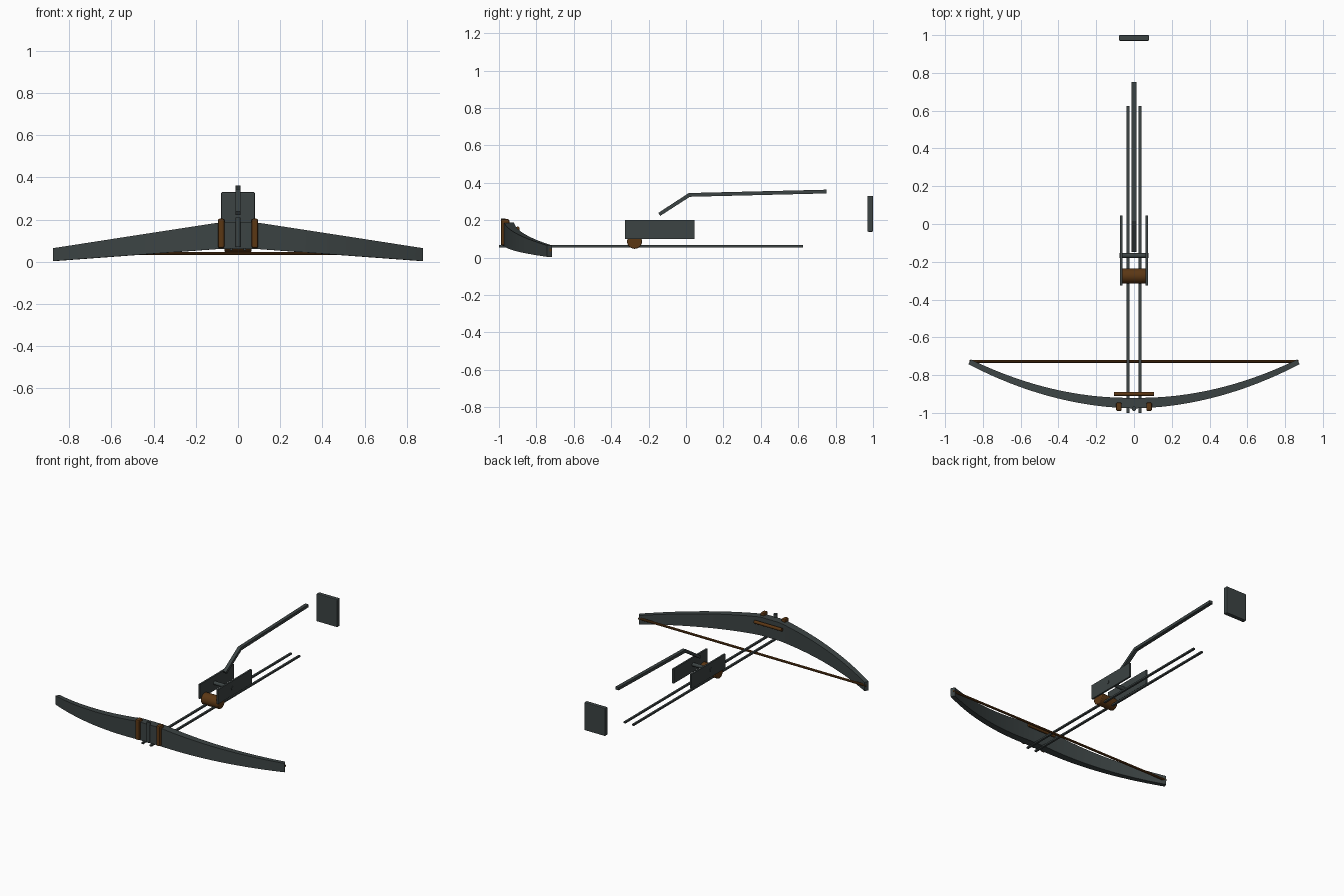
import bpy, bmesh, math
from mathutils import Vector

if "Cube" in bpy.data.objects:
    bpy.data.objects.remove(bpy.data.objects["Cube"])


def mat(name, rgb):
    m = bpy.data.materials.new(name)
    m.diffuse_color = (*rgb, 1)
    m.use_nodes = True
    m.node_tree.nodes["Principled BSDF"].inputs["Base Color"].default_value = m.diffuse_color
    return m


STEEL = mat("dark_steel", (0.045, 0.057, 0.057))
BROWN = mat("brown_leather", (0.105, 0.038, 0.007))


def make(name, bm, m, bevel=0.0, smooth=False):
    bmesh.ops.recalc_face_normals(bm, faces=bm.faces)
    me = bpy.data.meshes.new(name)
    bm.to_mesh(me)
    bm.free()
    me.materials.append(m)
    ob = bpy.data.objects.new(name, me)
    bpy.context.collection.objects.link(ob)
    if bevel:
        b = ob.modifiers.new("bevel", 'BEVEL')
        b.width, b.segments = bevel, 2
    if smooth:
        bpy.ops.object.select_all(action='DESELECT')
        ob.select_set(True)
        bpy.context.view_layer.objects.active = ob
        bpy.ops.object.shade_smooth_by_angle(angle=math.radians(35))
    return ob


def box(name, lo, hi, m, bevel=0.0):
    bm = bmesh.new()
    bmesh.ops.create_cube(bm, size=1)
    for v in bm.verts:
        v.co = Vector([(lo[i] + hi[i]) / 2 + v.co[i] * (hi[i] - lo[i]) for i in range(3)])
    return make(name, bm, m, bevel)


def rod(name, a, b, r, m, n=16, bevel=0.0):
    a, b = Vector(a), Vector(b)
    bm = bmesh.new()
    bmesh.ops.create_cone(bm, cap_ends=True, segments=n, radius1=r, radius2=r, depth=(b - a).length)
    q = Vector((0, 0, 1)).rotation_difference(b - a)
    for v in bm.verts:
        v.co = q @ v.co + (a + b) / 2
    return make(name, bm, m, bevel, True)


def loft(name, rings, m, smooth=False):
    bm = bmesh.new()
    vs = [[bm.verts.new(p) for p in r] for r in rings]
    n = len(vs[0])
    for r, s in zip(vs, vs[1:]):
        for i in range(n):
            bm.faces.new((r[i], r[(i + 1) % n], s[(i + 1) % n], s[i]))
    bm.faces.new(vs[0])
    bm.faces.new(vs[-1])
    return make(name, bm, m, 0, smooth)


# Bow: curved, tapering rectangular section, drooping towards the tips
rings = []
for i in range(-24, 25):
    x = 0.87 * i / 24
    t = abs(i) / 24
    yc = -0.948 + 0.218 * t * t
    slope = 2 * 0.218 * x / 0.87 ** 2
    nrm = Vector((-slope, 1, 0)).normalized()
    half = 0.028 - 0.014 * t
    k = max(0, (t - 0.09) / 0.91)
    top, bot = 0.188 - 0.123 * k, 0.062 - 0.058 * k
    c = Vector((x, yc, 0))
    f, b = c - nrm * half, c + nrm * half
    rings.append([(f.x, f.y, bot), (b.x, b.y, bot), (b.x, b.y, top), (f.x, f.y, top)])
loft("bow_limbs", rings, STEEL, True)

# Bowstring and tie bar behind the bow
rod("bowstring", (-0.87, -0.727, 0.04), (0.87, -0.727, 0.04), 0.008, BROWN, 10)
rod("tie_bar", (-0.105, -0.9, 0.155), (0.105, -0.9, 0.155), 0.011, BROWN)

# Bow bindings and centre peg
for s, side in ((-1, "left"), (1, "right")):
    xs = sorted((s * 0.065, s * 0.095))
    box("bow_binding_" + side, (xs[0], -0.99, 0.065), (xs[1], -0.945, 0.205), BROWN, 0.008)
rod("centre_peg", (0, -0.978, 0.07), (0, -0.978, 0.21), 0.012, STEEL, 12)

# Twin rails and lock side plates
for s, side in ((-1, "left"), (1, "right")):
    box("rail_" + side, (s * 0.032 - 0.007, -1.0, 0.055), (s * 0.032 + 0.007, 0.625, 0.066), STEEL)
    box("side_plate_" + side, (s * 0.068 - 0.006, -0.325, 0.1), (s * 0.068 + 0.006, 0.045, 0.2), STEEL)

# Release nut and its cross pin
rod("release_nut", (-0.064, -0.275, 0.087), (0.064, -0.275, 0.087), 0.04, BROWN, 32, 0.004)
rod("cross_pin", (-0.077, -0.167, 0.152), (0.077, -0.167, 0.152), 0.0125, STEEL)

# Bent trigger lever
path = [(-0.143, 0.231), (0.018, 0.335), (0.752, 0.353)]
offs = [(-0.005, 0.008), (-0.003, 0.010), (0, 0.010)]
loft("trigger_lever", [[(-0.012, y - a, z - b), (0.012, y - a, z - b), (0.012, y + a, z + b), (-0.012, y + a, z + b)]
                       for (y, z), (a, b) in zip(path, offs)], STEEL)

# Butt plate
box("butt_plate", (-0.08, 0.97, 0.138), (0.08, 1.0, 0.33), STEEL, 0.005)
